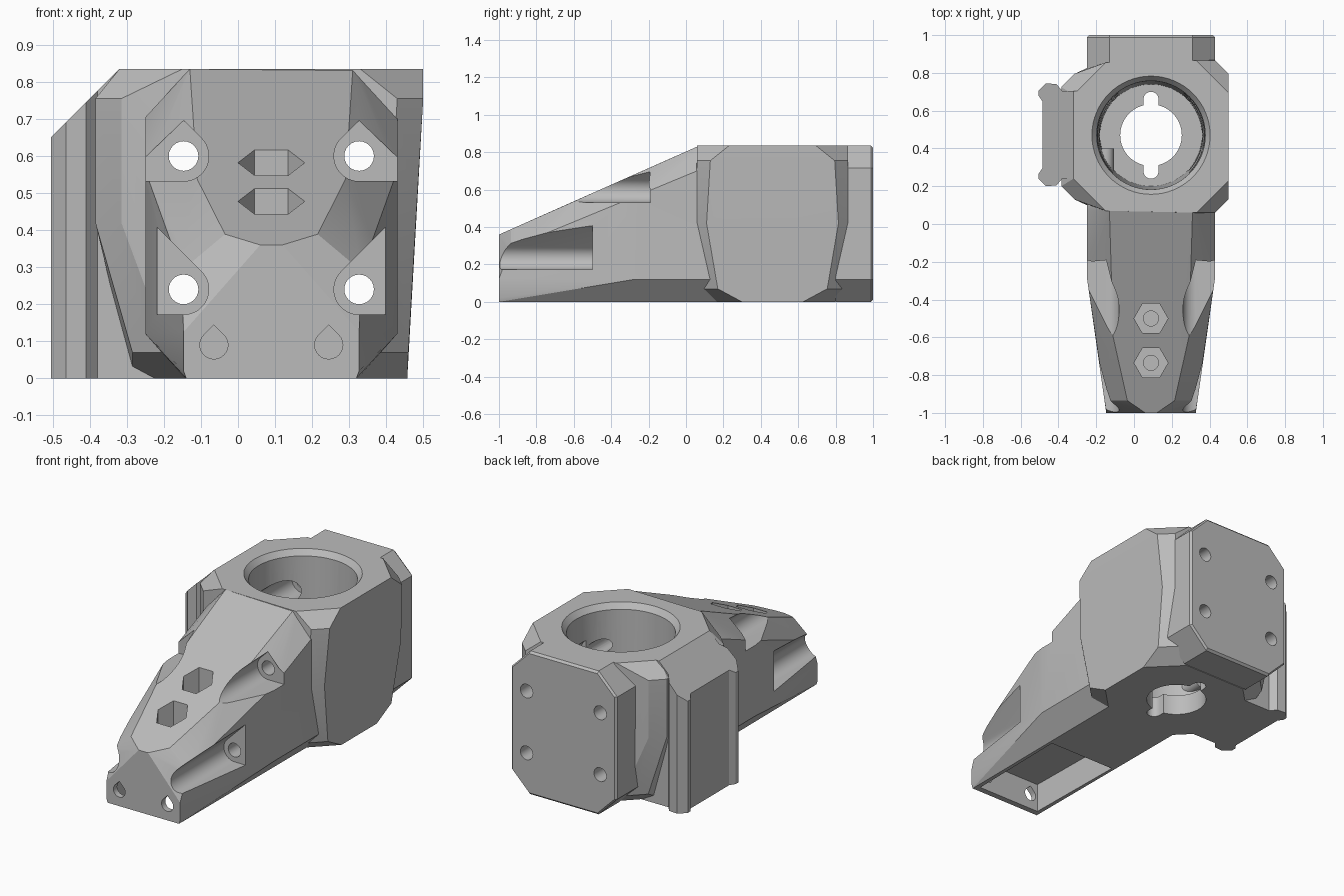
import bpy, bmesh, math
from mathutils import Vector

cube = bpy.data.objects.get("Cube")
if cube:
    bpy.data.objects.remove(cube, do_unlink=True)

CX, CY, TOP = 0.09, 0.47, 0.835      # middle plane, bore centre, full height

grey = bpy.data.materials.new("plain grey")
grey.use_nodes = True
colour = (0.5, 0.5, 0.5, 1)
grey.diffuse_color = colour
grey.node_tree.nodes["Principled BSDF"].inputs["Base Color"].default_value = colour


def finish(name, bm):
    bmesh.ops.recalc_face_normals(bm, faces=bm.faces)
    mesh = bpy.data.meshes.new(name)
    bm.to_mesh(mesh)
    bm.free()
    mesh.materials.append(grey)
    ob = bpy.data.objects.new(name, mesh)
    bpy.context.scene.collection.objects.link(ob)
    return ob


def hull(name, points):
    bm = bmesh.new()
    verts = [bm.verts.new(p) for p in points]
    out = bmesh.ops.convex_hull(bm, input=verts)
    loose = {g for g in out["geom_interior"] + out["geom_unused"] if isinstance(g, bmesh.types.BMVert)}
    bmesh.ops.delete(bm, geom=list(loose), context="VERTS")
    bmesh.ops.dissolve_limit(bm, angle_limit=0.01, verts=bm.verts, edges=bm.edges)
    return finish(name, bm)


def prism(name, profile, start, end, axis="Z"):
    """Extrude a 2D profile along Z (x, y) or along Y (x, z)."""
    bm = bmesh.new()
    place = (lambda u, v: (u, v, start)) if axis == "Z" else (lambda u, v: (u, start, v))
    face = bm.faces.new([bm.verts.new(place(u, v)) for u, v in profile])
    moved = bmesh.ops.extrude_face_region(bm, geom=[face])["geom"]
    step = Vector((0, 0, end - start)) if axis == "Z" else Vector((0, end - start, 0))
    bmesh.ops.translate(bm, vec=step, verts=[g for g in moved if isinstance(g, bmesh.types.BMVert)])
    return finish(name, bm)


def circle(u, v, r, n=32, a0=0.0, a1=360.0):
    count = n if a1 - a0 >= 360 else n + 1
    angles = [math.radians(a0 + (a1 - a0) * i / n) for i in range(count)]
    return [(u + r * math.cos(a), v + r * math.sin(a)) for a in angles]


def cone(name, r0, r1, z0, z1):
    return hull(name, [(x, y, z) for r, z in ((r0, z0), (r1, z1)) for x, y in circle(CX, CY, r, 64)])


def both(points):
    return points + [(2 * CX - x, y, z) for x, y, z in points]


def combine(target, tool, operation):
    mod = target.modifiers.new(operation.lower(), "BOOLEAN")
    mod.operation, mod.object, mod.solver = operation, tool, "EXACT"
    bpy.context.view_layer.objects.active = target
    bpy.ops.object.modifier_apply(modifier=mod.name)
    bpy.data.objects.remove(tool, do_unlink=True)


# Hub: faceted drum; rows are height, right x, left x, right y inset, left y inset, diagonal
rows = [(TOP, 0.50, -0.32, 0.23, 0.24, 0.17), (0.755, 0.50, -0.385, 0.13, 0.20, 0.07),
        (0.42, 0.48, -0.385, 0.11, 0.20, 0.07), (0.07, 0.46, -0.285, 0.17, 0.17, 0.1),
        (0, 0.457, -0.285, 0.30, 0.30, 0.17)]
points = []
for z, xr, xl, yr, yl, d in rows:
    for x, y, s in ((xr, yr, -1), (xl, yl, 1)):
        for px, py in ((x, y), (x + s * d, y - d)):
            points += [(px, py, z), (px, 0.925 - py, z)]
body = hull("bracket_body", points)

# Sloped arm
arm = [(-0.13, 0.07, TOP), (-0.25, 0.07, 0.705), (-0.25, 0.07, 0.12), (-0.145, 0.07, 0),
       (-0.25, 0.2, 0.705), (-0.25, 0.2, 0.12), (-0.145, 0.2, 0), (-0.13, 0.2, TOP),
       (-0.25, -0.28, 0.56), (-0.25, -0.28, 0.12), (-0.11, -0.6, 0.537), (-0.035, -0.935, 0.389),
       (-0.153, -0.935, 0.29), (0.06, -1, 0.36), (-0.147, -1, 0.125), (-0.147, -1, 0.02),
       (-0.14, -1, 0)]
combine(body, hull("arm", both(arm)), "UNION")

# Octagonal back plate with a fine rear bevel
plate = []
for y, e in ((0.8, 0), (0.988, 0), (1.0, 0.012)):
    for z0, z1 in ((e, 0.12), (TOP - e, TOP - 0.12)):
        plate += [(-0.13, y, z0), (-0.25 + e, y, z1)]
combine(body, hull("back_plate", both(plate)), "UNION")

# Side clip block with two lips, its top cut at a slant
half = [(-0.2, 0.24), (-0.38, 0.24), (-0.41, 0.205), (-0.465, 0.2), (-0.505, 0.24),
        (-0.505, 0.265), (-0.485, 0.295)]
profile = half + [(x, 0.945 - y) for x, y in reversed(half)]
clip = prism("side_clip", profile, 0, TOP)
slant = [(-0.32, TOP), (-0.32, 1.1), (-0.7, 1.1), (-0.7, 0.455)]
combine(clip, prism("slant_cutter", slant, 0, 1, "Y"), "DIFFERENCE")
combine(body, clip, "UNION")

# Main bore, rim chamfer, and keyed hole in its floor
cutters = [cone("bore", 0.27, 0.29, 0.12, 0.9),
           cone("bore_rim", 0.285, 0.325, 0.80, 0.85),
           cone("floor_hole", 0.163, 0.163, -0.1, 0.2)]
key = circle(CX, CY + 0.19, 0.04, 16, 0, 180) + circle(CX, CY - 0.19, 0.04, 16, 180, 360)
cutters.append(prism("floor_key", key, -0.1, 0.2))

# Long screw holes with head channels opening outwards, on each side
R = 0.068
for side in (-1, 1):
    x = CX + side * 0.237
    for z in (0.24, 0.6):
        cutters.append(prism("screw_hole", circle(x, z, 0.04, 24), -1.2, 1.2, "Y"))
        cutters.append(prism("nut_bore", circle(x, z, R, 24), 0.40, 0.80, "Y"))
    low = circle(0, 0, R, 16, 135, 270) + [(0.25, -R), (0.25, 0.346)]
    high = circle(0, 0, R, 16, 135, 270) + [(0.12, -R), (0.12, 0), (0.1, 0), (0, 0.096)]
    for shape, z, end in ((low, 0.24, -0.5), (high, 0.6, -0.19)):
        cutters.append(prism("head_channel", [(x + side * u, z + v) for u, v in shape], -1.2, end, "Y"))
    # Teardrop pin holes in the nose
    pin = circle(CX + side * 0.155, 0.09, 0.038, 18, -225, 45) + [(CX + side * 0.155, 0.09 + 0.054)]
    cutters.append(prism("nose_hole", pin, -1.2, -0.8, "Y"))

# Hexagonal nut pockets on the slope
for y, floor in ((-0.5, 0.4), (-0.735, 0.3)):
    cutters.append(prism("nut_pocket", circle(CX, y, 0.09, 6), floor, 0.9))
    cutters.append(prism("nut_hole", circle(CX, y, 0.04, 24), floor - 0.05, 0.9))

# Tapered pocket under the arm
cutters.append(hull("under_pocket", both([(-0.115, -0.965, z) for z in (-0.1, 0.17)]
                                         + [(-0.125, -0.34, z) for z in (-0.1, 0.17)])))

for cutter in cutters:
    combine(body, cutter, "DIFFERENCE")

body.select_set(True)
bpy.context.view_layer.objects.active = body
bpy.ops.object.shade_smooth_by_angle(angle=math.radians(20))
